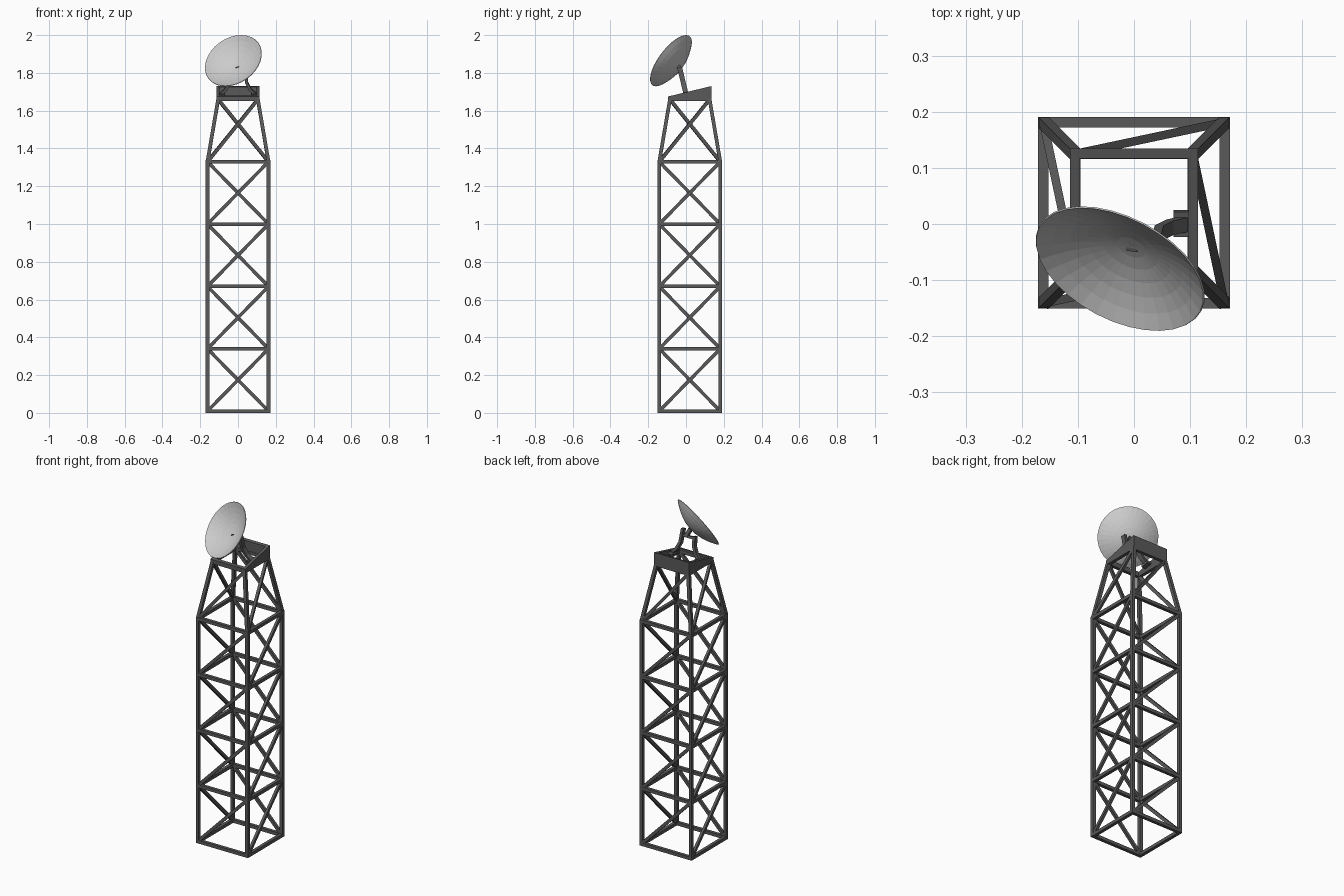
import bpy, bmesh, math
from mathutils import Vector, Matrix

if "Cube" in bpy.data.objects:
    bpy.data.objects.remove(bpy.data.objects["Cube"])

CY = 0.02            # tower axis in y
T = 0.019            # member thickness
WIDE, NARROW = 0.1615, 0.105
LEVELS = [0.0095 + 0.33 * i for i in range(6)]


def material(name, v):
    m = bpy.data.materials.new(name)
    m.diffuse_color = (v, v, v, 1)
    m.use_nodes = True
    m.node_tree.nodes["Principled BSDF"].inputs["Base Color"].default_value = m.diffuse_color
    return m


DARK, LIGHT = material("dark_grey", 0.1), material("light_grey", 0.55)


def finish(name, bm, mat):
    bmesh.ops.recalc_face_normals(bm, faces=bm.faces)
    me = bpy.data.meshes.new(name)
    bm.to_mesh(me)
    bm.free()
    ob = bpy.data.objects.new(name, me)
    me.materials.append(mat)
    bpy.context.collection.objects.link(ob)
    return ob


def beam(bm, a, b, side, w=T, d=T):
    """Box from a to b; w is measured along 'side', d across it."""
    a, b = Vector(a), Vector(b)
    z = (b - a).normalized()
    x = Vector(side)
    x = (x - z * x.dot(z)).normalized()
    y = z.cross(x)
    m = Matrix((x * w, y * d, b - a)).transposed().to_4x4()
    m.translation = (a + b) / 2
    bmesh.ops.create_cube(bm, size=1, matrix=m)


def corner(i, level):
    h = NARROW if level == 5 else WIDE
    sx, sy = ((-1, -1), (1, -1), (1, 1), (-1, 1))[i % 4]
    return Vector((sx * h, CY + sy * h, LEVELS[level]))


# tower: legs, level rings, one diagonal per side and bay
legs, rings, braces = bmesh.new(), bmesh.new(), bmesh.new()
up = Vector((0, 0, 1))
for i in range(4):
    a = corner(i, 0)
    a.z = 0
    beam(legs, a, corner(i, 4), (1, 0, 0))
    beam(legs, corner(i, 4), corner(i, 5), (1, 0, 0))
    for lv in range(6):
        p, q = corner(i, lv), corner(i + 1, lv)
        e = (q - p).normalized() * T / 2
        beam(rings, p - e, q + e, up)
    for lv in range(5):
        p, q = corner(i, lv), corner(i + 1, lv + 1)
        beam(braces, p, q, up, 0.018, 0.015)
finish("tower_legs", legs, DARK)
finish("tower_rings", rings, DARK)
finish("diagonal_braces", braces, DARK)

# sloped open collar on top of the tower
bm = bmesh.new()
loops = []
for h, top in ((0.1145, 0), (0.1145, 1), (0.097, 1), (0.097, 0)):
    loop = []
    for sx, sy in ((-1, -1), (1, -1), (1, 1), (-1, 1)):
        y = CY + sy * h
        z = 1.675 + (y + 0.095) * 0.24 if top else 1.65
        loop.append(bm.verts.new((sx * h, y, z)))
    loops.append(loop)
for k in range(4):
    a, b = loops[k], loops[(k + 1) % 4]
    for i in range(4):
        j = (i + 1) % 4
        bm.faces.new((a[i], a[j], b[j], b[i]))
finish("sloped_collar", bm, DARK)

# yoke, standing square to the sloped collar
UP = Vector((0, -0.233, 0.972))
BASE = Vector((0, 0.0, 1.688))


def yoke_point(x, h):
    return BASE + Vector((x, 0, 0)) + UP * h


for s, name, height in ((1, "right_yoke_arm", 0.145), (-1, "left_yoke_arm", 0.12)):
    bm = bmesh.new()
    path = [(0.09, 0), (0.064, 0.025), (0.045, 0.065), (0.04, height)]
    loops = []
    for i, (x, h) in enumerate(path):
        n = Vector(path[min(i + 1, 3)]) - Vector(path[max(i - 1, 0)])
        n = Vector((n.y, -n.x)).normalized() * 0.008
        fwd = Vector((0, 0.972, 0.233)) * 0.013
        loops.append([bm.verts.new(yoke_point(s * (x + a * n.x), h + a * n.y) + fwd * b)
                      for a, b in ((1, 1), (-1, 1), (-1, -1), (1, -1))])
    for a, b in zip(loops, loops[1:]):
        for i in range(4):
            j = (i + 1) % 4
            bm.faces.new((a[i], a[j], b[j], b[i]))
    bm.faces.new(loops[0])
    bm.faces.new(loops[-1])
    # foot against the collar
    beam(bm, yoke_point(s * 0.07, -0.004), yoke_point(s * 0.1, -0.004), UP, 0.016, 0.046)
    finish(name, bm, DARK)

# dish: spun parabola facing front-left and up
N = Vector((-0.385, -0.736, 0.557)).normalized()
RIM, R, DEPTH = Vector((-0.025, -0.08, 1.865)), 0.1625, 0.055
bm = bmesh.new()
prof = [bm.verts.new((R * k / 6, 0, -DEPTH * (1 - (k / 6) ** 2))) for k in range(7)]
edges = [bm.edges.new(p) for p in zip(prof, prof[1:])]
bmesh.ops.spin(bm, geom=prof + edges, cent=(0, 0, 0), axis=(0, 0, 1),
               angle=math.tau, steps=32, use_duplicate=False)
bmesh.ops.remove_doubles(bm, verts=bm.verts, dist=1e-4)
dish = finish("dish", bm, LIGHT)
dish.matrix_world = Matrix.Translation(RIM) @ N.to_track_quat('Z', 'Y').to_matrix().to_4x4()
sol = dish.modifiers.new("thickness", 'SOLIDIFY')
sol.thickness = 0.003
sol.offset = 0

# pivot bar between the arms and hub behind the dish
bm = bmesh.new()
beam(bm, yoke_point(-0.04, 0.108), yoke_point(0.04, 0.108), UP, 0.014, 0.014)
apex = RIM - N * DEPTH
beam(bm, apex, yoke_point(0.015, 0.108), (1, 0, 0), 0.02, 0.02)
finish("dish_pivot", bm, DARK)
